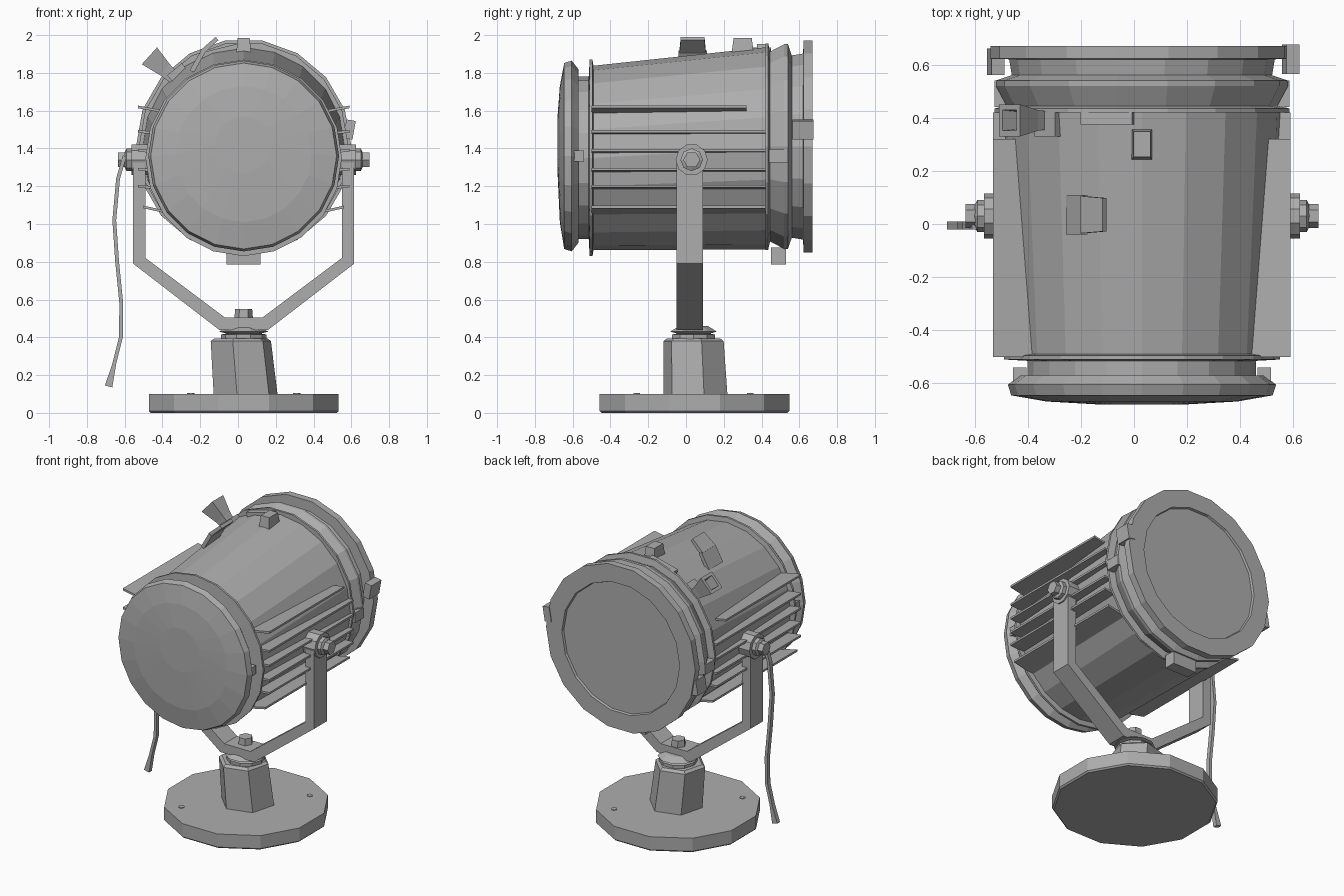
import bpy, bmesh
from math import sin, cos, pi, radians, hypot
from mathutils import Matrix

cube = bpy.data.objects.get("Cube")
if cube:
    bpy.data.objects.remove(cube, do_unlink=True)

grey = bpy.data.materials.new("light grey metal")
grey.use_nodes = True
COLOUR = (0.42, 0.42, 0.42, 1)
grey.diffuse_color = COLOUR
grey.node_tree.nodes["Principled BSDF"].inputs["Base Color"].default_value = COLOUR

CX, CY = 0.03, 0.04      # lamp axis in x, pivot line in y


def finish(name, bm, loc=(0, 0, 0), tilt=0):
    """Turn a bmesh into a flat shaded object, tilted about y."""
    bmesh.ops.recalc_face_normals(bm, faces=bm.faces)
    bmesh.ops.transform(bm, matrix=Matrix.Translation(loc) @ Matrix.Rotation(radians(tilt), 4, 'Y'),
                        verts=bm.verts)
    mesh = bpy.data.meshes.new(name)
    bm.to_mesh(mesh)
    bm.free()
    mesh.materials.append(grey)
    ob = bpy.data.objects.new(name, mesh)
    bpy.context.collection.objects.link(ob)
    return ob


def turned(name, axis, rings, sides, loc=(0, 0, 0), phase=0, tilt=0):
    """Loft capped rings (position, radius, shift u, shift v) along an axis."""
    bm = bmesh.new()
    loops = []
    for pos, r, *shift in rings:
        su, sv = shift or (0, 0)
        loop = []
        for i in range(sides):
            a = 2 * pi * i / sides + radians(phase)
            u, v = su + r * cos(a), sv + r * sin(a)
            co = {'X': (pos, u, v), 'Y': (u, pos, v), 'Z': (u, v, pos)}[axis]
            loop.append(bm.verts.new(co))
        loops.append(loop)
    for a, b in zip(loops, loops[1:]):
        for i in range(sides):
            j = (i + 1) % sides
            bm.faces.new((a[i], a[j], b[j], b[i]))
    bm.faces.new(loops[0])
    bm.faces.new(loops[-1])
    return finish(name, bm, loc, tilt)


def box(name, size, loc, tilt=0, taper=1):
    """Box whose top is scaled by taper."""
    bm = bmesh.new()
    bmesh.ops.create_cube(bm, size=1)
    for v in bm.verts:
        k = taper if v.co.z > 0 else 1
        v.co.x *= size[0] * k
        v.co.y *= size[1] * k
        v.co.z *= size[2]
    return finish(name, bm, loc, tilt)


def band(name, left, right, y0, y1):
    """Strip between two xz outlines, extruded along y."""
    bm = bmesh.new()
    rows = [[bm.verts.new(c) for c in ((l[0], y0, l[1]), (r[0], y0, r[1]),
                                       (r[0], y1, r[1]), (l[0], y1, l[1]))]
            for l, r in zip(left, right)]
    for a, b in zip(rows, rows[1:]):
        for i in range(4):
            j = (i + 1) % 4
            bm.faces.new((a[i], a[j], b[j], b[i]))
    bm.faces.new(rows[0])
    bm.faces.new(rows[-1])
    return finish(name, bm)


# Base plate, post and swivel
turned("base_plate", 'Z', [(0, 0.51), (0.01, 0.52), (0.1, 0.52)], 12, (CX, 0.045, 0), 15)
turned("post", 'Z', [(0.1, 0.175, 0.01, 0.01), (0.38, 0.165, -0.015, 0), (0.395, 0.145, -0.015, 0)],
       6, (CX, CY, 0), 15)
turned("swivel_neck", 'Z', [(0.39, 0.12), (0.415, 0.12), (0.42, 0.09), (0.43, 0.13), (0.46, 0.08)],
       10, (CX, CY, 0))
turned("swivel_bolt", 'Z', [(0.49, 0.05), (0.55, 0.045)], 6, (CX, CY, 0))
for i, s in enumerate((-1, 1)):
    turned(f"base_screw_{i}", 'Z', [(0.1, 0.02), (0.104, 0.02)], 6, (CX + s * 0.28, CY + 0.3 * s, 0))

# Yoke with pivot eyes and knobs
outer = [(-0.585, 1.34), (-0.585, 0.79), (-0.13, 0.44), (0.13, 0.44), (0.585, 0.79), (0.585, 1.34)]
inner = [(-0.52, 1.34), (-0.52, 0.82), (-0.1, 0.505), (0.1, 0.505), (0.52, 0.82), (0.52, 1.34)]
band("yoke", [(x + CX, z) for x, z in outer], [(x + CX, z) for x, z in inner], -0.05, 0.09)
for side, s in (("right", -1), ("left", 1)):
    at = (CX, CY - 0.01, 1.34)
    turned(f"pivot_eye_{side}", 'X', [(s * 0.48, 0.085), (s * 0.595, 0.085)], 10, at)
    turned(f"pivot_washer_{side}", 'X', [(s * 0.59, 0.06), (s * 0.62, 0.06), (s * 0.63, 0.04)], 8, at)
    turned(f"pivot_knob_{side}", 'X', [(s * 0.62, 0.045), (s * 0.665, 0.045)], 6, at)

# Drum body, widening towards the rear
turned("drum", 'Y', [(-0.58, 0.43, 0, 1.35), (-0.515, 0.43, 0, 1.35), (-0.51, 0.52, 0, 1.35),
                     (-0.495, 0.52, 0, 1.35), (-0.49, 0.488, 0, 1.35), (0.42, 0.535, 0, 1.4)],
       20, (CX, 0, 0))
# Front cap with a slightly domed face
turned("front_cap", 'Y', [(-0.68, 0.15, 0, 1.42), (-0.668, 0.36, 0, 1.37), (-0.645, 0.492, 0, 1.36),
                          (-0.605, 0.505, 0, 1.36), (-0.57, 0.46, 0, 1.36)], 20, (CX, 0, 0))
# Rear flanges, rim and recessed glass
turned("rear_housing", 'Y', [(0.42, 0.555), (0.435, 0.555), (0.445, 0.51), (0.52, 0.55), (0.54, 0.55),
                             (0.56, 0.49), (0.62, 0.5), (0.622, 0.57), (0.67, 0.57),
                             (0.67, 0.45), (0.655, 0.445)], 18, (CX, 0, 1.41))

# Cooling fins on both sides
for i, (z, reach, back) in enumerate([(1.62, 0.56, 0.32), (1.49, 0.56, 0.42), (1.39, 0.56, 0.42),
                                      (1.29, 0.56, 0.42), (1.2, 0.56, 0.42), (1.09, 0.53, 0.42)]):
    slope = 0.03 if i in (0, 5) else 0.01
    for side, s in (("right", -1), ("left", 1)):
        xs = (CX + s * 0.36, CX + s * reach)
        band(f"fin_{side}_{i}", [(xs[0], z - slope), (xs[1], z + 0.007)],
             [(xs[0], z - slope - 0.014), (xs[1], z - 0.007)], -0.5, back)

# Clips around the caps
for side, s in (("right", -1), ("left", 1)):
    box(f"front_clip_{side}", (0.05, 0.07, 0.06), (CX + s * 0.46, -0.575, 1.36))
    box(f"flange_clip_{side}", (0.05, 0.1, 0.07), (CX + s * 0.53, 0.49, 1.36))
box("rim_clip_left", (0.05, 0.11, 0.1), (0.59, 0.62, 1.5), 10)
box("rim_clip_right", (0.05, 0.1, 0.1), (-0.52, 0.61, 1.28), 10)
box("bottom_latch", (0.18, 0.08, 0.09), (CX, 0.49, 0.83))

# Top fittings: stud, handle and hollow bracket
box("top_stud", (0.08, 0.12, 0.09), (CX, 0.3, 1.94), 0, 0.8)
box("handle_foot", (0.025, 0.15, 0.12), (-0.215, 0.035, 1.86), 30)
box("handle_tip", (0.025, 0.14, 0.11), (-0.152, 0.035, 1.945), 48, 0.9)
turned("bracket_head", 'Z', [(0, 0.045), (0.07, 0.055), (0.18, 0.085), (0.18, 0.055), (0.1, 0.045)],
       4, (-0.335, 0.39, 1.77), 45, -48)
box("bracket_foot", (0.1, 0.09, 0.05), (-0.32, 0.375, 1.8), -40)
box("top_latch", (0.2, 0.05, 0.03), (-0.1, 0.4, 1.915), -14)

# Hanging cable with a flared end
path = [(-0.6, 1.36), (-0.635, 1.24), (-0.655, 1.02), (-0.64, 0.8), (-0.618, 0.58),
        (-0.62, 0.4), (-0.655, 0.26), (-0.685, 0.14)]
sides = ([], [])
for i, (x, z) in enumerate(path):
    a, b = path[max(i - 1, 0)], path[min(i + 1, len(path) - 1)]
    dx, dz = b[0] - a[0], b[1] - a[1]
    half = (0.02 if i == len(path) - 1 else 0.01) / hypot(dx, dz)
    for edge, s in zip(sides, (-1, 1)):
        edge.append((x - s * dz * half, z + s * dx * half))
band("cable", *sides, -0.02, 0.01)
